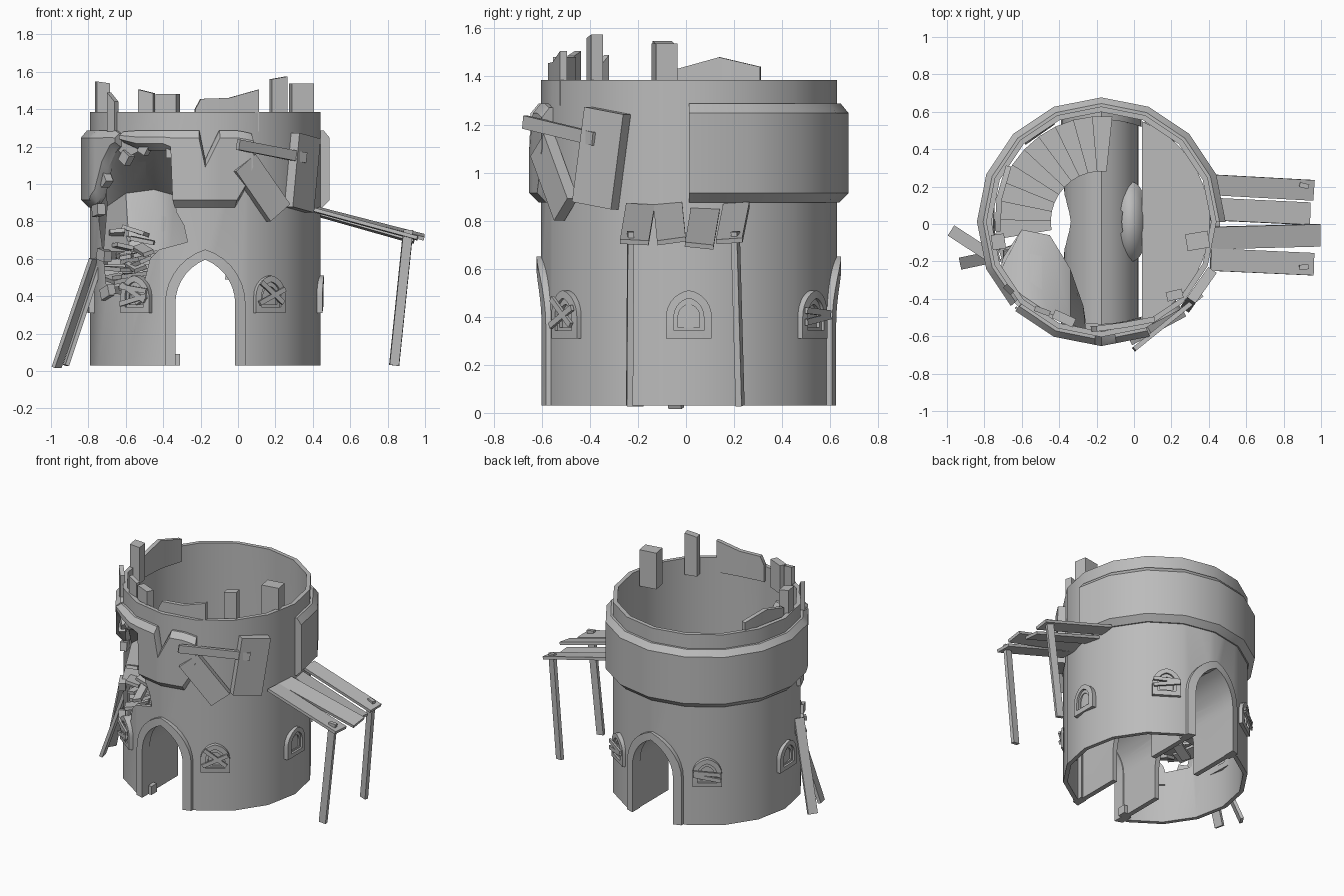
import bpy, bmesh, math, random
from math import sin, cos, pi, radians, sqrt
from mathutils import Vector, Matrix

random.seed(4)
cube = bpy.data.objects.get("Cube")
if cube:
    bpy.data.objects.remove(cube, do_unlink=True)

CX, CY, R, SIDES = -0.175, 0.012, 0.616, 16
BASE, TOP = 0.03, 1.385

stone = bpy.data.materials.new("stone grey")
stone.use_nodes = True
stone.diffuse_color = (0.5, 0.5, 0.5, 1)
stone.node_tree.nodes["Principled BSDF"].inputs["Base Color"].default_value = (0.5, 0.5, 0.5, 1)


def finish(name, bm):
    bmesh.ops.recalc_face_normals(bm, faces=bm.faces)
    me = bpy.data.meshes.new(name)
    bm.to_mesh(me)
    bm.free()
    me.materials.append(stone)
    ob = bpy.data.objects.new(name, me)
    bpy.context.scene.collection.objects.link(ob)
    smooth(ob)
    return ob


def smooth(ob):
    for p in ob.data.polygons:
        p.use_smooth = True
    ob.data.set_sharp_from_angle(angle=radians(32))


def loft(name, rings, loop=False):
    """Skin closed rings of points; cap the ends unless the path loops."""
    bm = bmesh.new()
    vs = [[bm.verts.new(p) for p in ring] for ring in rings]
    n, m = len(vs[0]), len(vs)
    for i in range(m if loop else m - 1):
        a, b = vs[i], vs[(i + 1) % m]
        for j in range(n):
            bm.faces.new((a[j], a[(j + 1) % n], b[(j + 1) % n], b[j]))
    if not loop:
        bm.faces.new(vs[0])
        bm.faces.new(vs[-1])
    return finish(name, bm)


def block(name, loc, size, rot=Matrix.Identity(4)):
    bm = bmesh.new()
    bmesh.ops.create_cube(bm, size=1, matrix=Matrix.Translation(loc) @ rot @ Matrix.Diagonal((*size, 1)))
    return finish(name, bm)


def beam(name, a, b, w, t, twist=0):
    a, b = Vector(a), Vector(b)
    rot = (b - a).to_track_quat('Z', 'Y').to_matrix().to_4x4() @ Matrix.Rotation(radians(twist), 4, 'Z')
    return block(name, (a + b) / 2, (w, t, (b - a).length), rot)


def polar(deg, r, z):
    return (CX + r * cos(radians(deg)), CY + r * sin(radians(deg)), z)


def wall(deg, r):
    """Radius of the many-sided wall at an angle."""
    step = 360 / SIDES
    return r * cos(pi / SIDES) / cos(radians(deg % step - step / 2))


def wall_plate(name, deg, z, size, roll, r):
    rot = Matrix.Rotation(radians(deg - 90), 4, 'Z') @ Matrix.Rotation(radians(roll), 4, 'Y')
    return block(name, polar(deg, r, z), size, rot)


def arch(hw, z0, zs, za, n=7):
    """Pointed arch outline, left foot to right foot."""
    h = za - zs
    c = (h * h - hw * hw) / (2 * hw)
    end = math.atan2(h, c)
    left = [(c - (hw + c) * cos(end * i / n), zs + (hw + c) * sin(end * i / n)) for i in range(n)]
    pts = [(-hw, z0)] + left + [(0, za)]
    return pts + [(-u, z) for u, z in reversed(pts[:-1])]


def arch_frame(name, deg, outer, inner, front, back, loop):
    """Arch moulding wrapped on the round wall."""
    d = Vector((cos(radians(deg)), sin(radians(deg)), 0))
    t = Vector((-d.y, d.x, 0))

    def at(p, off):
        return Vector((CX, CY, p[1])) + d * (sqrt(R * R - p[0] ** 2) + off) + t * p[0]
    rings = [[at(o, front), at(i, front), at(i, back), at(o, back)] for o, i in zip(outer, inner)]
    return loft(name, rings, loop)


def cut(ob, cutter):
    mod = ob.modifiers.new("cut", 'BOOLEAN')
    mod.object, mod.solver = cutter, 'EXACT'
    dg = bpy.context.evaluated_depsgraph_get()
    me = bpy.data.meshes.new_from_object(ob.evaluated_get(dg))
    ob.modifiers.clear()
    ob.data = me
    bpy.data.objects.remove(cutter, do_unlink=True)
    smooth(ob)


def band(name, keys, step=360 / SIDES):
    """Raised ring from (angle, low z, high z) keys, following the wall sides."""
    a0, a1 = keys[0][0], keys[-1][0]
    extra = [k * step for k in range(20) if a0 < k * step < a1]
    rings = []
    for a in sorted(set([k[0] for k in keys] + extra)):
        for p, q in zip(keys, keys[1:]):
            if p[0] <= a <= q[0]:
                f = (a - p[0]) / (q[0] - p[0])
                lo, hi = p[1] + f * (q[1] - p[1]), p[2] + f * (q[2] - p[2])
                break
        e = min(0.04, (hi - lo) / 3)
        rings.append([polar(a, wall(a, r), z) for r, z in
                      ((0.6, lo), (0.625, lo), (0.665, lo + e), (0.665, hi - e), (0.632, hi), (0.6, hi))])
    return loft(name, rings)


# Tower shell with doorways and the broken hole
shell = loft("tower_wall", [[polar(k * 360 / SIDES, r, z) for r, z in
             ((R, BASE), (R, TOP), (0.587, TOP), (0.587, BASE))] for k in range(SIDES)], True)
door = arch(0.185, -0.1, 0.36, 0.62)
cut(shell, loft("door_cutter", [[(CX + u, y, z) for u, z in door] for y in (-1, 1)]))
hole = [(-0.7, 0.42), (-0.52, 0.4), (-0.47, 0.6), (-0.42, 0.65), (-0.27, 0.69), (-0.29, 0.78), (-0.33, 0.85),
        (-0.35, 0.98), (-0.34, 1.17), (-0.5, 1.19), (-0.6, 1.14), (-0.68, 1.22), (-0.71, 1.02), (-0.75, 0.86), (-0.72, 0.62)]
cut(shell, loft("hole_cutter", [[(x, y, z) for x, z in hole] for y in (-0.9, -0.1)]))

# Raised ring, intact at the back and broken at the front
band("ring_back", [(0, 0.875, 1.287), (200, 0.875, 1.287), (206, 0.93, 1.287), (212, 1.08, 1.287),
                   (219, 1.17, 1.287), (223, 1.2, 1.27)])
band("ring_front", [(226, 1.22, 1.28), (236, 1.18, 1.287), (250, 1.18, 1.287), (253.5, 1.16, 1.287),
                    (254.5, 0.875, 1.287), (267, 0.875, 1.287), (270, 0.875, 1.13), (277, 0.875, 1.287),
                    (285, 0.875, 1.287), (289, 0.95, 1.28), (293, 1.06, 1.27)])

# Door frames and vaulted passage, open to a chamber on each side
for name, deg in (("front_door_frame", -90), ("back_door_frame", 90)):
    arch_frame(name, deg, arch(0.215, BASE, 0.36, 0.65), arch(0.16, BASE, 0.36, 0.595), 0.018, -0.07, False)
vault = loft("passage_vault", [[(CX + u, CY + y, z) for y in (-0.57, 0.57) for u, z in
             ((o, i) if y < 0 else (i, o))] for o, i in
             zip(arch(0.2, BASE, 0.36, 0.635), arch(0.165, BASE, 0.36, 0.6))])
side = arch(0.2, -0.1, 0.25, 0.5)
cut(vault, loft("side_cutter", [[(x, CY + u, z) for u, z in side] for x in (-0.6, 0.3)]))

# Side chamber dome and upper floor
bm = bmesh.new()
bmesh.ops.create_uvsphere(bm, u_segments=24, v_segments=16, radius=1,
                          matrix=Matrix.Translation((-0.02, CY, 0.34)) @ Matrix.Diagonal((0.12, 0.26, 0.27, 1)))
hidden = [v for v in bm.verts if v.co.z < 0.45 or v.co.x < -0.08]
bmesh.ops.delete(bm, geom=hidden, context='VERTS')
finish("chamber_dome", bm)
half = [polar(a, 0.58, 0) for a in range(-68, 69, 8)]
loft("upper_floor", [[(x, y, z) for x, y, _ in half] for z in (0.54, 0.56)])

# Winding stairs climbing to the back
for i in range(10):
    a, z = 84 + i * 10.5, 0.78 - i * 0.03
    foot = [polar(a, 0.27, 0), polar(a, 0.565, 0), polar(a + 11, 0.565, 0), polar(a + 11, 0.27, 0)]
    loft("stair_step", [[(x, y, h) for x, y, _ in foot] for h in (z - 0.06, z)])


def tumbled(amount):
    rot = Matrix.Rotation(random.uniform(-pi, pi), 4, 'Z')
    for axis in 'XY':
        rot = rot @ Matrix.Rotation(random.uniform(-amount, amount), 4, axis)
    return rot


# Wall crushed inward around the hole: top edge, deepest point, bottom edge
crater = [((-0.72, -0.28, 1.2), (-0.7, -0.2, 0.88), (-0.72, -0.28, 0.64)),
          ((-0.6, -0.4, 1.17), (-0.6, -0.05, 0.95), (-0.58, -0.22, 0.64)),
          ((-0.45, -0.5, 1.19), (-0.45, -0.08, 0.97), (-0.45, -0.28, 0.64)),
          ((-0.34, -0.54, 1.18), (-0.34, -0.26, 0.94), (-0.36, -0.36, 0.65)),
          ((-0.26, -0.56, 0.9), (-0.27, -0.46, 0.8), (-0.26, -0.53, 0.68))]
loft("crushed_wall", [list(col) + [(x, y + 0.02, z) for x, y, z in reversed(col)] for col in crater])

# Rubble in the hole
for i in range(18):
    loc = polar(random.uniform(198, 230), random.uniform(0.42, 0.53), 0.46 + i * 0.017)
    block("rubble_slab", loc, (random.uniform(0.1, 0.2), random.uniform(0.06, 0.1), 0.022), tumbled(0.35))
# Broken stones set in the wall along the edge of the hole
for x, z in hole[8:] + hole[:2]:
    deg = -math.degrees(math.acos((x - CX) / R))
    wall_plate("broken_edge_stone", deg, z, (random.uniform(0.05, 0.09), 0.045, 0.06), random.uniform(-60, 60), R - 0.005)
block("passage_stone", (-0.33, -0.5, 0.06), (0.04, 0.06, 0.06))

# Windows, some boarded up with (roll, height) planks
window_boards = {0: (), 57: ((8, 0.39), (-4, 0.42)), 125: ((-12, 0.38), (-6, 0.41)), 182: (),
                 -127: ((-30, 0.42), (14, 0.38), (-8, 0.44)), -56: ((-38, 0.42), (25, 0.4))}
for deg, boards in window_boards.items():
    arch_frame("window_frame", deg, arch(0.095, 0.31, 0.4, 0.51), arch(0.062, 0.342, 0.4, 0.477), 0.018, -0.04, True)
    arch_frame("window_lining", deg, arch(0.062, 0.342, 0.4, 0.477), arch(0.045, 0.355, 0.4, 0.452), 0.004, -0.04, True)
    for roll, z in boards:
        wall_plate("window_board", deg, z, (0.18, 0.014, 0.026), roll, R + 0.025)

# Panels nailed over the broken ring
wall_plate("large_patch_panel", -35, 1.06, (0.2, 0.055, 0.4), -9, 0.635)
wall_plate("small_patch_panel", -62, 0.98, (0.15, 0.05, 0.34), 38, 0.635)
beam("patch_crossbar", (0.0, -0.67, 1.21), (0.36, -0.38, 1.14), 0.025, 0.055)

# Lean-to awning
for y0, y1, w, x1, z, twist in ((0.21, 0.18, 0.11, 0.96, 0.0, 4), (0.08, 0.055, 0.12, 0.94, -0.02, -6),
                                (-0.075, -0.06, 0.12, 0.995, 0.0, 8), (-0.19, -0.215, 0.12, 0.96, -0.005, -3)):
    beam("awning_plank", (0.41, y0, 0.865 + z), (x1, y1, 0.715 + z), w, 0.02, twist)
for y0, y1 in ((-0.235, -0.23), (0.225, 0.205)):
    beam("awning_post", (0.835, y0, 0.03), (0.91, y1, 0.755), 0.026, 0.05)

# Boards leaning on the wall
beam("leaning_board", (-0.97, -0.04, 0.02), (-0.77, -0.17, 0.6), 0.065, 0.022)
beam("leaning_board", (-0.92, -0.21, 0.03), (-0.73, -0.17, 0.6), 0.065, 0.022)


def remnant(name, pts, t=0.03):
    """Upright broken slab following (x, y, top z) points."""
    a, b = Vector(pts[0][:2]), Vector(pts[-1][:2])
    n = Vector((a.y - b.y, b.x - a.x)).normalized() * t / 2
    loft(name, [[(x + n.x, y + n.y, 1.28), (x + n.x, y + n.y, z), (x - n.x, y - n.y, z), (x - n.x, y - n.y, 1.28)]
                for x, y, z in pts])


# Broken remains of the parapet
remnant("parapet_front", [(-0.23, -0.56, 1.4), (-0.2, -0.56, 1.455), (-0.05, -0.54, 1.46), (0.11, -0.51, 1.505)])
remnant("parapet_side", [(-0.73, -0.04, 1.43), (-0.72, 0.14, 1.48), (-0.67, 0.31, 1.44)])
remnant("parapet_post", [(-0.53, -0.45, 1.505), (-0.45, -0.48, 1.485)])
remnant("parapet_post", [(-0.43, -0.48, 1.48), (-0.32, -0.53, 1.48)], 0.05)
remnant("parapet_post", [(0.175, -0.39, 1.56), (0.26, -0.37, 1.575)], 0.05)
remnant("parapet_post", [(0.28, -0.1, 1.538), (0.4, -0.08, 1.538)], 0.09)
remnant("parapet_post", [(-0.76, -0.1, 1.548), (-0.69, -0.09, 1.538)], 0.08)
remnant("parapet_shard", [(-0.69, -0.33, 1.49), (-0.65, -0.37, 1.44)])
